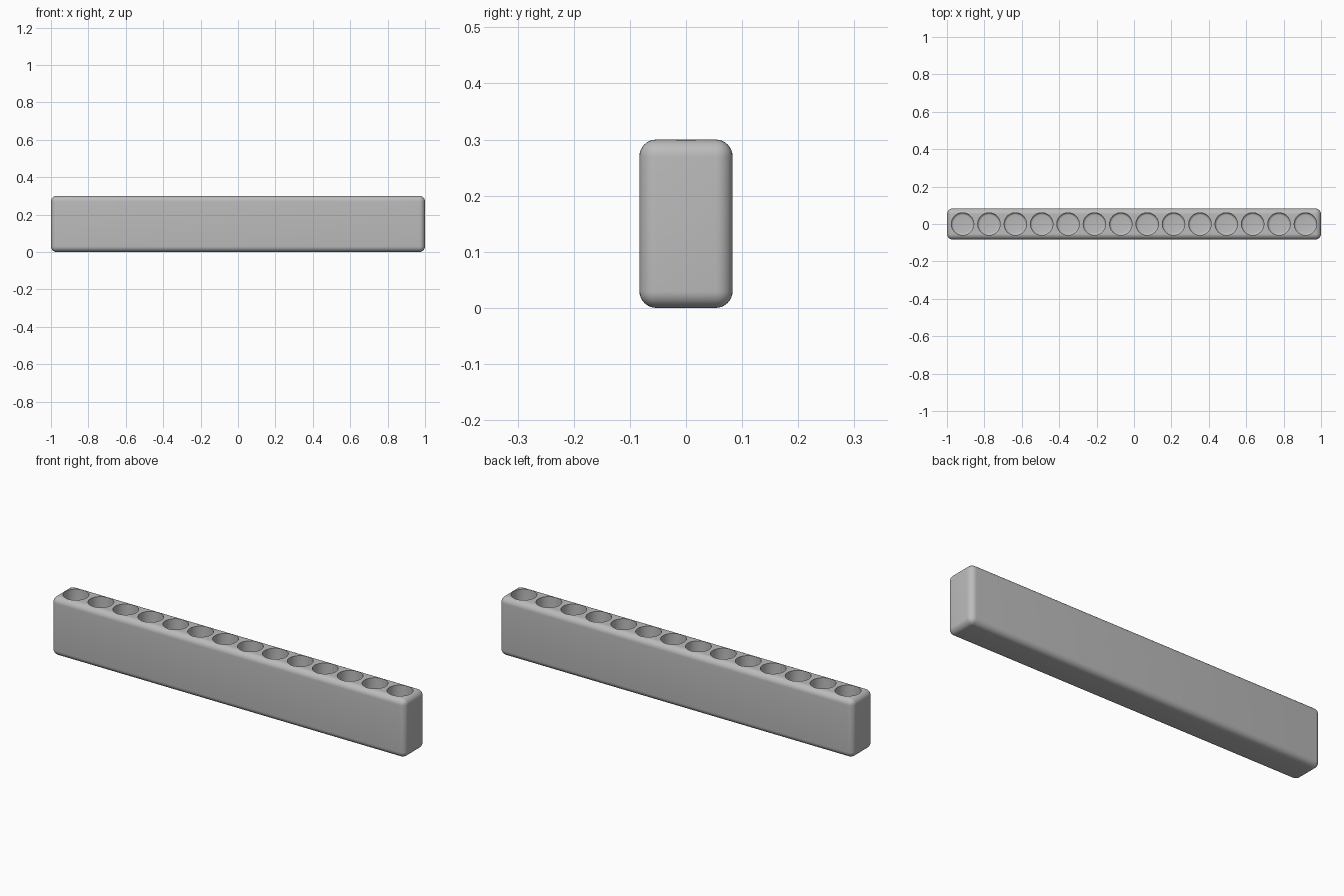
import bpy
import bmesh
from mathutils import Matrix

LENGTH, DEPTH, HEIGHT = 2.0, 0.166, 0.3
HOLES, PITCH, RADIUS = 14, 0.141, 0.06
FLOOR = 0.04
FILLET = 0.012

cube = bpy.data.objects.get("Cube")
if cube:
    bpy.data.objects.remove(cube, do_unlink=True)

# Single grey plastic
grey = bpy.data.materials.new("plain_grey")
grey.use_nodes = True
colour = (0.5, 0.5, 0.5, 1)
grey.diffuse_color = colour
grey.node_tree.nodes["Principled BSDF"].inputs["Base Color"].default_value = colour


def make_object(name, bm):
    mesh = bpy.data.meshes.new(name)
    bm.to_mesh(mesh)
    bm.free()
    mesh.materials.append(grey)
    obj = bpy.data.objects.new(name, mesh)
    bpy.context.collection.objects.link(obj)
    return obj


# Rounded block
bm = bmesh.new()
bmesh.ops.create_cube(bm, size=1, matrix=Matrix.Translation((0, 0, HEIGHT / 2))
                      @ Matrix.Diagonal((LENGTH, DEPTH, HEIGHT, 1)))
bmesh.ops.bevel(bm, geom=bm.edges[:], offset=0.03, segments=8, profile=0.5,
                affect='EDGES', clamp_overlap=True)
holder = make_object("holder_block", bm)

# Row of round sockets with softened floors
bm = bmesh.new()
top = HEIGHT + 0.05
for i in range(HOLES):
    x = (i - (HOLES - 1) / 2) * PITCH
    bmesh.ops.create_cone(bm, cap_ends=True, segments=48, radius1=RADIUS,
                          radius2=RADIUS, depth=top - FLOOR,
                          matrix=Matrix.Translation((x, 0, (top + FLOOR) / 2)))
floor_edges = [e for e in bm.edges if all(v.co.z < FLOOR + 0.001 for v in e.verts)]
bmesh.ops.bevel(bm, geom=floor_edges, offset=FILLET, segments=4, profile=0.5,
                affect='EDGES')
cutter = make_object("socket_cutter", bm)
cutter.hide_render = True

# Cut the sockets and bake the result
cut = holder.modifiers.new("sockets", 'BOOLEAN')
cut.operation = 'DIFFERENCE'
cut.solver = 'EXACT'
cut.object = cutter
bpy.context.view_layer.objects.active = holder
holder.select_set(True)
bpy.ops.object.modifier_apply(modifier=cut.name)
bpy.data.objects.remove(cutter, do_unlink=True)
bpy.ops.object.shade_smooth_by_angle(angle=0.6)
